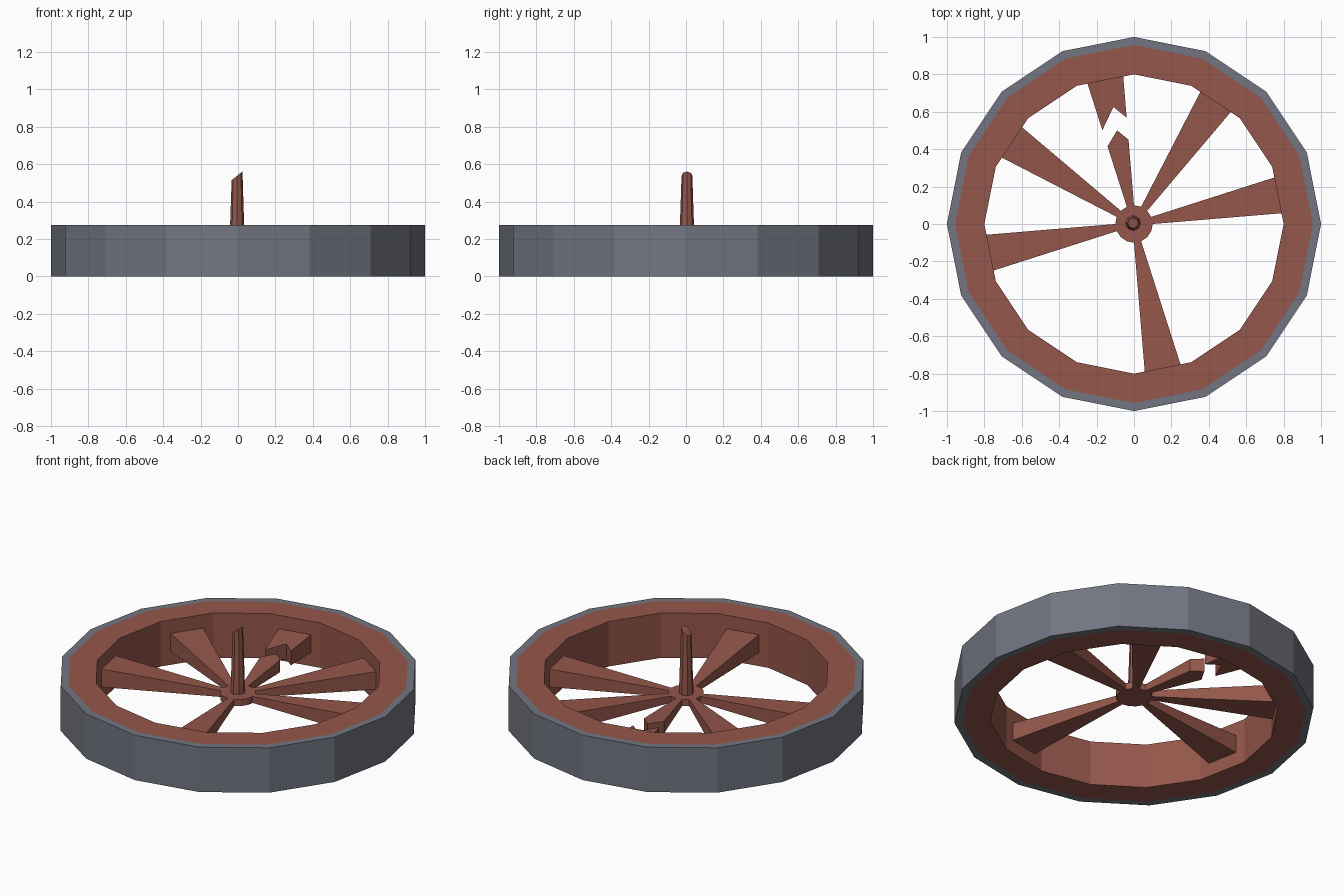
import bpy
import bmesh
from math import cos, sin, pi, radians

if "Cube" in bpy.data.objects:
    bpy.data.objects.remove(bpy.data.objects["Cube"])

SIDES = 16
HEIGHT = 0.275
MID = HEIGHT / 2


def material(name, rgb):
    m = bpy.data.materials.new(name)
    m.diffuse_color = (*rgb, 1)
    m.use_nodes = True
    m.node_tree.nodes["Principled BSDF"].inputs["Base Color"].default_value = m.diffuse_color
    return m


wood = material("wood", (0.30, 0.095, 0.07))
iron = material("iron", (0.17, 0.18, 0.22))


def finish(name, bm, mat):
    bmesh.ops.recalc_face_normals(bm, faces=bm.faces)
    me = bpy.data.meshes.new(name)
    bm.to_mesh(me)
    bm.free()
    me.materials.append(mat)
    ob = bpy.data.objects.new(name, me)
    bpy.context.collection.objects.link(ob)
    return ob


def ring(name, r_out, r_in, mat):
    """Closed band with a rectangular section."""
    bm = bmesh.new()
    section = [(r_out, 0), (r_out, HEIGHT), (r_in, HEIGHT), (r_in, 0)]
    loops = []
    for i in range(SIDES):
        a = 2 * pi * i / SIDES
        loops.append([bm.verts.new((r * cos(a), r * sin(a), z)) for r, z in section])
    for i in range(SIDES):
        p, q = loops[i], loops[(i + 1) % SIDES]
        for k in range(4):
            n = (k + 1) % 4
            bm.faces.new((p[k], q[k], q[n], p[n]))
    return finish(name, bm, mat)


# spoke size: root on the hub face, tip on the rim's inner face
R0, R1 = 0.098, 0.785
W0, W1 = 0.0195, 0.0975
H0, H1 = 0.02, 0.055


def spoke(name, outline, angle):
    """Plank from a (distance, sideways) outline; thickness grows to the rim."""
    bm = bmesh.new()
    c, s = cos(angle), sin(angle)
    low, high = [], []
    for d, w in outline:
        h = H0 + (H1 - H0) * (d - R0) / (R1 - R0)
        x, y = d * c - w * s, d * s + w * c
        low.append(bm.verts.new((x, y, MID - h)))
        high.append(bm.verts.new((x, y, MID + h)))
    bm.faces.new(high)
    bm.faces.new(low[::-1])
    n = len(outline)
    for i in range(n):
        j = (i + 1) % n
        bm.faces.new((low[i], low[j], high[j], high[i]))
    return finish(name, bm, wood)


def half_width(d):
    return W0 + (W1 - W0) * (d - R0) / (R1 - R0)


# tyre and wooden rim
ring("tyre", 1.0, 0.957, iron)
ring("rim", 0.957, 0.80, wood)

# hub disc
bm = bmesh.new()
bmesh.ops.create_cone(bm, cap_ends=True, segments=SIDES, radius1=0.1, radius2=0.1, depth=2 * H0)
for v in bm.verts:
    v.co.z += MID
finish("hub", bm, wood)

# whole spokes: positions 5 and 7 are missing, 2 is broken
full = [(R0, -W0), (R1, -W1), (R1, W1), (R0, W0)]
for k in (0, 1, 3, 4, 6):
    spoke(f"spoke_{k + 1}", full, radians(11.25 + 45 * k))

# broken spoke: stump on the hub and splintered end on the rim
broken = radians(101.25)
a, b = 0.435, 0.448
spoke("broken_spoke_stump",
      [(R0, -W0), (b, -half_width(b)), (0.508, -0.009), (a, half_width(a)), (R0, W0)], broken)
a, b = 0.525, 0.565
spoke("broken_spoke_end",
      [(R1, W1), (a, half_width(a)), (0.635, -0.014), (b, -half_width(b)), (R1, -W1)], broken)

# axle stub, snapped off at a slant
bm = bmesh.new()
bmesh.ops.create_cone(bm, cap_ends=True, segments=8, radius1=0.042, radius2=0.029, depth=1)
for v in bm.verts:
    x = v.co.x
    v.co.z = 0.538 + 0.8 * x if v.co.z > 0 else MID
    v.co.x -= 0.005
    v.co.y += 0.005
finish("axle", bm, wood)
